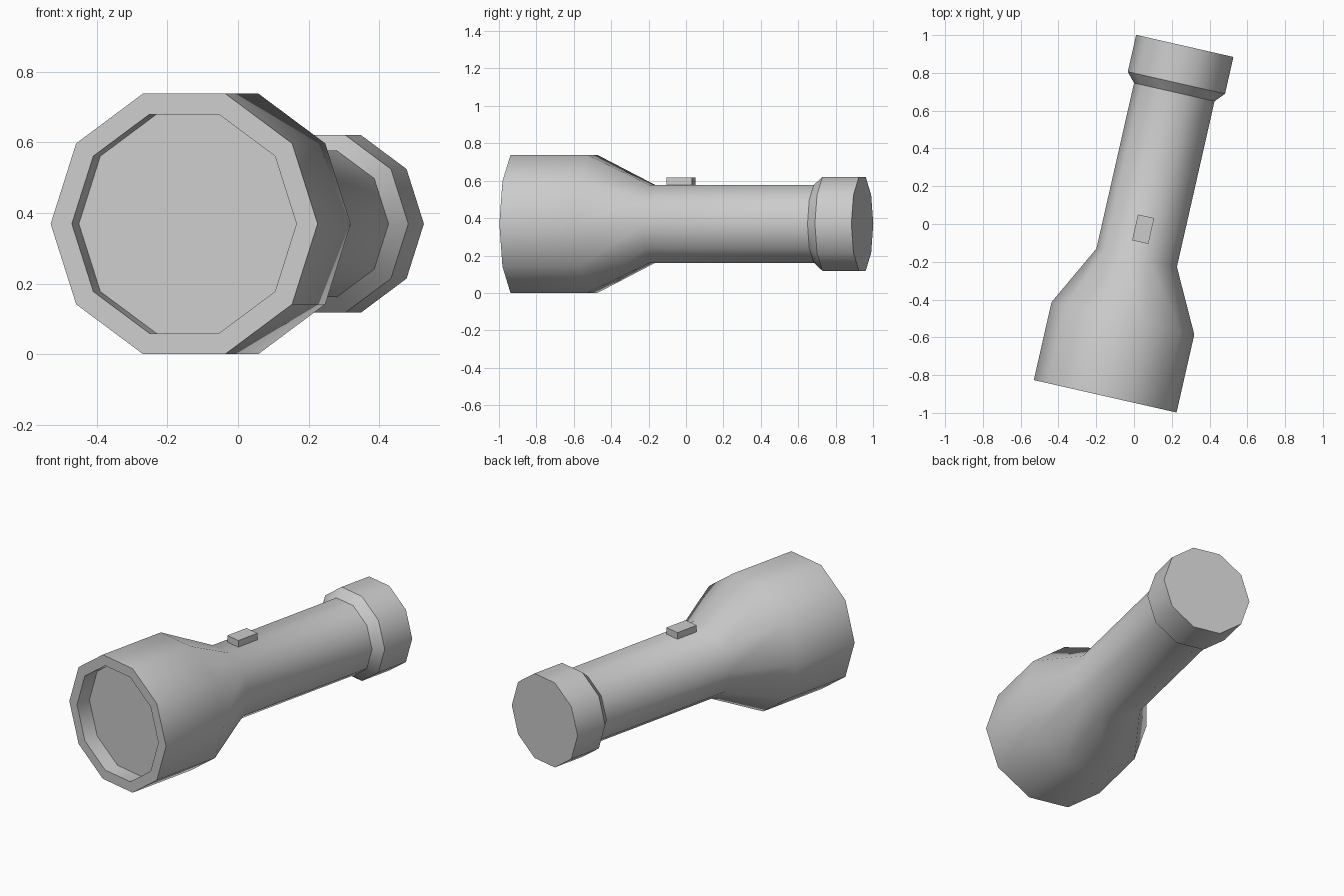
import bpy, bmesh, math
from mathutils import Matrix

if "Cube" in bpy.data.objects:
    bpy.data.objects.remove(bpy.data.objects["Cube"])

SIDES = 10
# local frame: y runs along the torch from lens to tail, turned about z
PLACE = Matrix.Translation((-0.1525, -0.912, 0.369)) @ Matrix.Rotation(math.radians(-12.8), 4, 'Z')


def finish(bm, name, smooth=True):
    bmesh.ops.recalc_face_normals(bm, faces=bm.faces)
    mesh = bpy.data.meshes.new(name)
    bm.to_mesh(mesh)
    bm.free()
    obj = bpy.data.objects.new(name, mesh)
    bpy.context.collection.objects.link(obj)
    obj.matrix_world = PLACE
    if smooth:
        bpy.ops.object.select_all(action='DESELECT')
        obj.select_set(True)
        bpy.context.view_layer.objects.active = obj
        bpy.ops.object.shade_smooth_by_angle(angle=math.radians(40))
    return obj


def lathe(name, profile, cap_start=False, cap_end=False):
    """Ten-sided turned part from (distance along axis, radius) pairs."""
    bm = bmesh.new()
    rings = []
    for t, r in profile:
        rings.append([bm.verts.new((r * math.cos(a), t, r * math.sin(a)))
                      for a in (2 * math.pi * i / SIDES for i in range(SIDES))])
    for a, b in zip(rings, rings[1:]):
        for i in range(SIDES):
            j = (i + 1) % SIDES
            bm.faces.new((a[i], a[j], b[j], b[i]))
    if cap_start:
        bm.faces.new(rings[0])
    if cap_end:
        bm.faces.new(rings[-1])
    return finish(bm, name)


# lens recess, rim, flared head and handle tube; recess floor is the lens
lathe("head_and_handle", [(0.09, 0.326), (0, 0.326), (0, 0.3875), (0.423, 0.3875),
                          (0.752, 0.2185), (1.651, 0.2185)], cap_start=True)

# tail cap with chamfered front shoulder
lathe("tail_cap", [(1.651, 0.2185), (1.702, 0.264), (1.902, 0.264)], cap_end=True)

# slide switch on top of the handle
bm = bmesh.new()
bmesh.ops.create_cube(bm, size=1, matrix=Matrix.Translation((0, 0.907, 0.221))
                      @ Matrix.Diagonal((0.088, 0.14, 0.052, 1)))
finish(bm, "switch", smooth=False)
